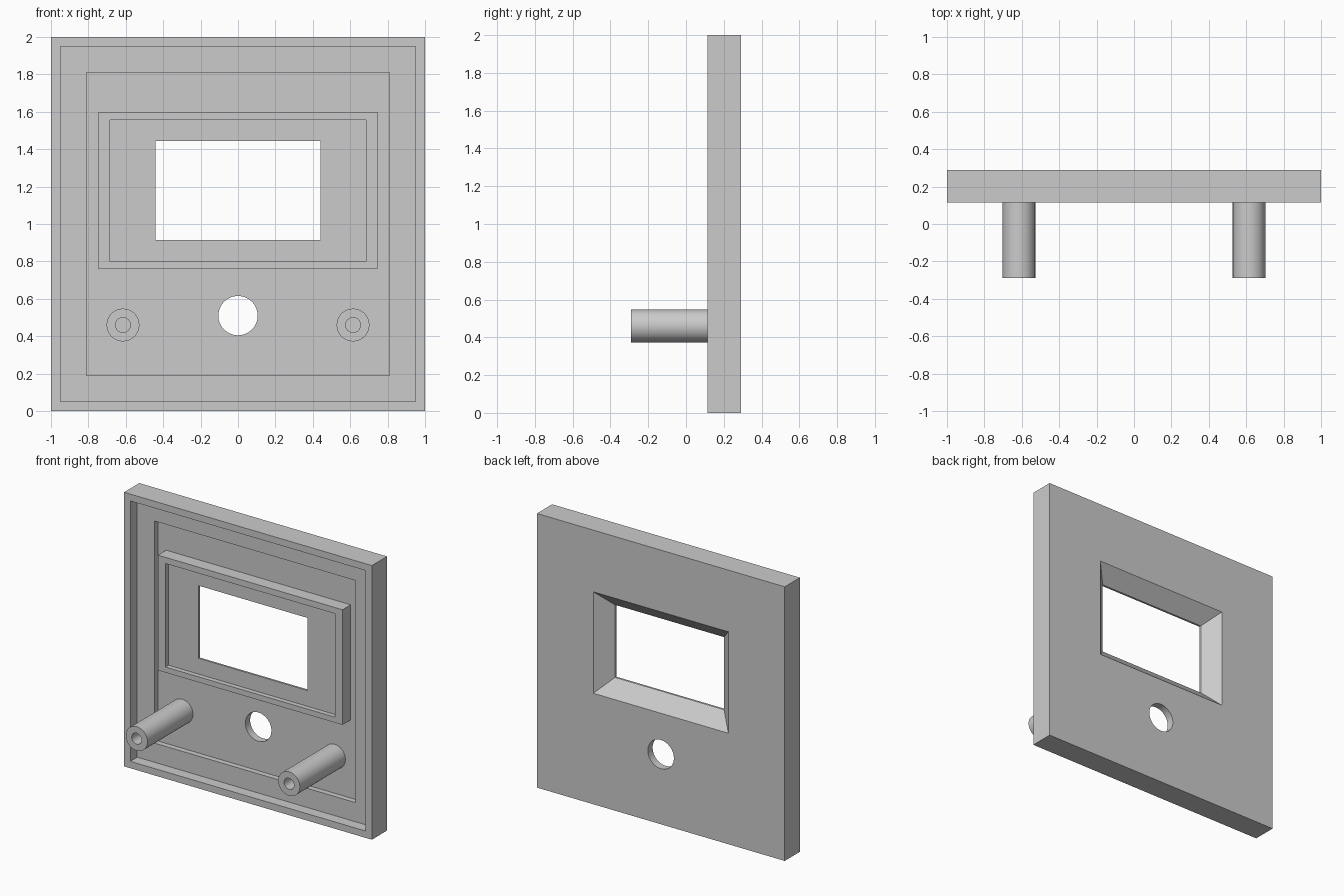
import bpy, bmesh, math
from mathutils import Matrix

cube = bpy.data.objects.get("Cube")
if cube:
    bpy.data.objects.remove(cube, do_unlink=True)

grey = bpy.data.materials.new("plain_grey")
grey.use_nodes = True
COLOUR = (0.6, 0.6, 0.6, 1)
grey.diffuse_color = COLOUR
grey.node_tree.nodes["Principled BSDF"].inputs["Base Color"].default_value = COLOUR

# Depths of the plate levels
FRONT, LEDGE, FLOOR, BACK = 0.115, 0.195, 0.235, 0.29
FRAME, POCKET, LIP = 0.14, 0.175, 0.19


def make_object(name, bm):
    bmesh.ops.recalc_face_normals(bm, faces=bm.faces)
    mesh = bpy.data.meshes.new(name)
    bm.to_mesh(mesh)
    bm.free()
    mesh.materials.append(grey)
    obj = bpy.data.objects.new(name, mesh)
    bpy.context.collection.objects.link(obj)
    return obj


def bridge(bm, loops):
    """Join consecutive vertex loops, the last one back to the first."""
    for a, b in zip(loops, loops[1:] + loops[:1]):
        n = len(a)
        for i in range(n):
            j = (i + 1) % n
            bm.faces.new((a[i], a[j], b[j], b[i]))


def rect_loop(bm, half, low, high, y):
    corners = ((-half, low), (half, low), (half, high), (-half, high))
    return [bm.verts.new((x, y, z)) for x, z in corners]


def circle_loop(bm, x, y, z, radius, sides=48):
    angles = [math.tau * i / sides for i in range(sides)]
    return [bm.verts.new((x + radius * math.cos(a), y, z + radius * math.sin(a)))
            for a in angles]


# Panel: nested rectangles running from the back edge, over the front, through the window
outer, rim, recess = (1, 0, 2), (0.95, 0.05, 1.95), (0.81, 0.19, 1.81)
frame_out, frame_in = (0.745, 0.76, 1.6), (0.685, 0.8, 1.555)
window, bevel = (0.44, 0.915, 1.445), (0.545, 0.81, 1.55)
steps = [(outer, BACK), (outer, FRONT), (rim, FRONT), (rim, LEDGE),
         (recess, LEDGE), (recess, FLOOR), (frame_out, FLOOR), (frame_out, FRAME),
         (frame_in, FRAME), (frame_in, POCKET), (window, POCKET), (window, LIP),
         (bevel, BACK)]
bm = bmesh.new()
bridge(bm, [rect_loop(bm, *size, y) for size, y in steps])
panel = make_object("front_panel", bm)

# Round hole below the window
bm = bmesh.new()
bmesh.ops.create_cone(bm, cap_ends=True, segments=64, radius1=0.105, radius2=0.105, depth=0.5,
                      matrix=Matrix.Translation((0, 0.25, 0.51)) @ Matrix.Rotation(math.pi / 2, 4, 'X'))
cutter = make_object("hole_cutter", bm)
cutter.hide_render = True
cut = panel.modifiers.new("round_hole", 'BOOLEAN')
cut.operation = 'DIFFERENCE'
cut.solver = 'EXACT'
cut.object = cutter
bpy.context.view_layer.objects.active = panel
bpy.ops.object.modifier_apply(modifier=cut.name)
bpy.data.objects.remove(cutter, do_unlink=True)

# Hollow mounting posts
posts = []
for name, x in (("left_post", 0.615), ("right_post", -0.615)):
    bm = bmesh.new()
    bridge(bm, [circle_loop(bm, x, y, 0.46, r) for r, y in
                ((0.0875, FLOOR), (0.0875, -0.29), (0.04, -0.29), (0.04, FLOOR))])
    posts.append(make_object(name, bm))

# Smooth the curved walls, keep the edges sharp
bpy.ops.object.select_all(action='DESELECT')
for obj in [panel] + posts:
    obj.select_set(True)
bpy.ops.object.shade_smooth_by_angle(angle=math.radians(30))
